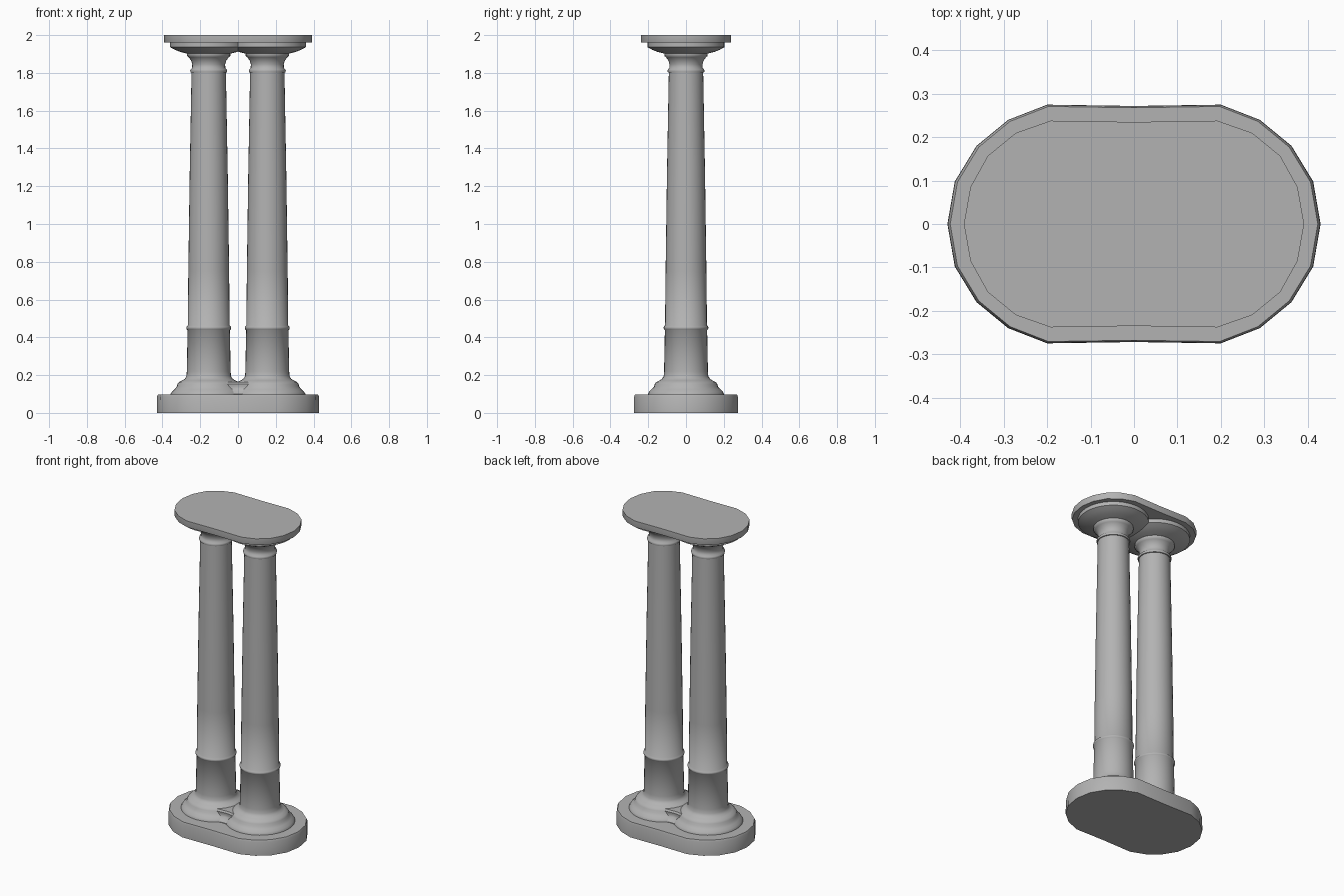
import bpy, bmesh, math

if "Cube" in bpy.data.objects:
    bpy.data.objects.remove(bpy.data.objects["Cube"])

stone = bpy.data.materials.new("dark_stone")
stone.diffuse_color = (0.45, 0.45, 0.45, 1)
stone.use_nodes = True
stone.node_tree.nodes["Principled BSDF"].inputs["Base Color"].default_value = stone.diffuse_color


def finish(name, bm, angle):
    bmesh.ops.recalc_face_normals(bm, faces=bm.faces[:])
    me = bpy.data.meshes.new(name)
    bm.to_mesh(me)
    bm.free()
    me.materials.append(stone)
    ob = bpy.data.objects.new(name, me)
    bpy.context.collection.objects.link(ob)
    bpy.ops.object.select_all(action='DESELECT')
    ob.select_set(True)
    bpy.context.view_layer.objects.active = ob
    bpy.ops.object.shade_smooth_by_angle(angle=math.radians(angle))


def skin(name, loops, angle=35):
    # join a stack of equal-length loops into a capped solid
    bm = bmesh.new()
    rings = [[bm.verts.new(p) for p in loop] for loop in loops]
    n = len(rings[0])
    for a, b in zip(rings, rings[1:]):
        for i in range(n):
            j = (i + 1) % n
            bm.faces.new((a[i], a[j], b[j], b[i]))
    bm.faces.new(rings[0][::-1])
    bm.faces.new(rings[-1])
    finish(name, bm, angle)


def slab(name, quarter, levels):
    # mirror a quarter outline into a full oval
    pts = {(sx * x if x else 0, sy * y if y else 0)
           for x, y in quarter for sx in (1, -1) for sy in (1, -1)}
    pts = sorted(pts, key=lambda p: math.atan2(p[1], p[0]))
    skin(name, [[(x * s, y * s, z) for x, y in pts] for z, s in levels])


def lathe(name, profile, cx, sides=32):
    turns = [2 * math.pi * i / sides for i in range(sides)]
    skin(name, [[(cx + r * math.cos(t), r * math.sin(t), z) for t in turns]
                for r, z in profile], 55)


# oval base and top slabs
slab("base_plinth",
     [(0.43, 0), (0.413, 0.098), (0.363, 0.18), (0.29, 0.24), (0.2, 0.275), (0, 0.272)],
     [(0, 1.0), (0.085, 0.998), (0.097, 0.985)])
slab("top_slab",
     [(0.392, 0), (0.377, 0.085), (0.337, 0.157), (0.272, 0.21), (0.192, 0.238), (0, 0.235)],
     [(1.96, 0.995), (1.965, 1.0), (2.0, 1.0)])

# turned column: moulded foot, ringed tapering shaft, flared capital
CX = 0.155
foot = [
    (0.202, 0.09), (0.202, 0.10), (0.195, 0.112), (0.182, 0.125), (0.170, 0.138),
    (0.166, 0.152), (0.158, 0.163), (0.140, 0.172), (0.126, 0.181), (0.118, 0.195),
]
shaft = [
    (0.116, 0.22), (0.112, 0.438), (0.117, 0.443), (0.119, 0.45), (0.117, 0.457),
    (0.111, 0.463), (0.108, 0.75), (0.101, 1.25), (0.091, 1.802), (0.096, 1.803),
    (0.098, 1.811), (0.096, 1.818), (0.088, 1.826),
]
capital = [
    (0.087, 1.845), (0.093, 1.865), (0.106, 1.883), (0.115, 1.890), (0.115, 1.902),
    (0.150, 1.911), (0.180, 1.923), (0.204, 1.936), (0.204, 1.962),
]
for side, cx in (("left", -CX), ("right", CX)):
    lathe(side + "_column", foot + shaft + capital, cx)

# small saddle filling the notch between the two feet
loops = []
for (r, z), hx in zip(foot[:7], (0.025, 0.025, 0.025, 0.03, 0.045, 0.055, 0.06)):
    y = math.sqrt(r * r - (CX - hx) ** 2)
    loops.append([(hx, -y, z), (hx, y, z), (0, y - 0.004, z),
                  (-hx, y, z), (-hx, -y, z), (0, 0.004 - y, z)])
skin("foot_saddle", loops)
